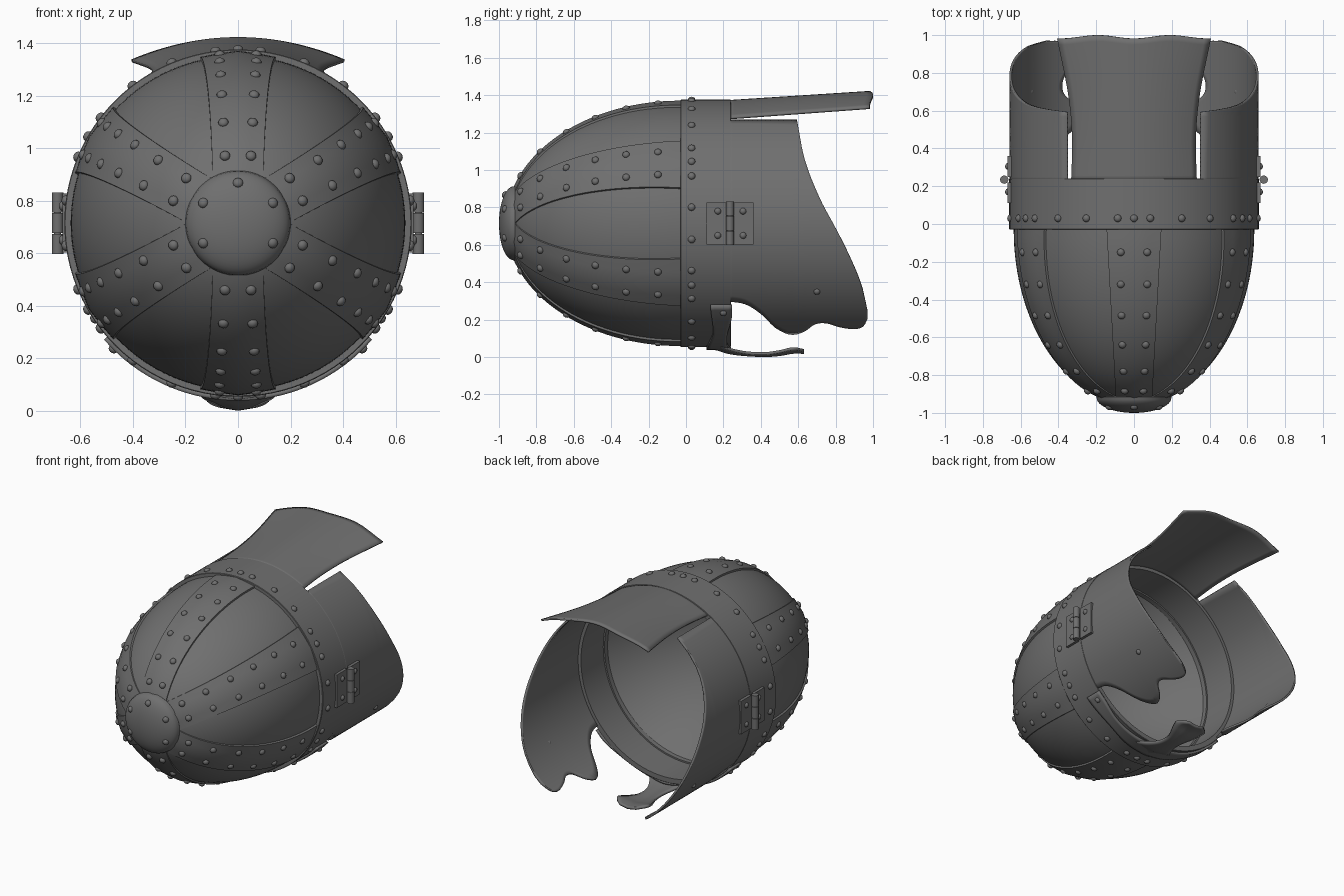
import bpy, bmesh, math
from mathutils import Vector, Matrix

if "Cube" in bpy.data.objects:
    bpy.data.objects.remove(bpy.data.objects["Cube"])

CZ = 0.715                      # helmet axis height
steel = bpy.data.materials.new("dark steel")
steel.diffuse_color = (0.16, 0.16, 0.16, 1)
steel.use_nodes = True
steel.node_tree.nodes["Principled BSDF"].inputs["Base Color"].default_value = steel.diffuse_color


def polar(r, deg, y):
    a = math.radians(deg)
    return Vector((r * math.cos(a), y, CZ + r * math.sin(a)))


def finish(name, bm, thick=0, angle=35):
    bmesh.ops.recalc_face_normals(bm, faces=bm.faces)
    me = bpy.data.meshes.new(name)
    bm.to_mesh(me)
    bm.free()
    ob = bpy.data.objects.new(name, me)
    bpy.context.collection.objects.link(ob)
    me.materials.append(steel)
    if thick:
        m = ob.modifiers.new("thickness", 'SOLIDIFY')
        m.thickness, m.offset = thick, 0
    bpy.ops.object.select_all(action='DESELECT')
    ob.select_set(True)
    bpy.context.view_layer.objects.active = ob
    bpy.ops.object.shade_smooth_by_angle(angle=math.radians(angle))
    return ob


def grid(bm, rows, closed=False):
    vs = [[bm.verts.new(p) for p in row] for row in rows]
    for a, b in zip(vs, vs[1:]):
        n = len(a)
        for i in range(n if closed else n - 1):
            j = (i + 1) % n
            bm.faces.new((a[i], a[j], b[j], b[i]))
    return vs


def revolve(name, profile, n=96, loop=False):
    bm = bmesh.new()
    pts = profile + profile[:1] if loop else profile
    grid(bm, [[polar(max(r, 1e-5), 360 * i / n, y) for i in range(n)] for r, y in pts], True)
    bmesh.ops.remove_doubles(bm, verts=bm.verts, dist=1e-4)
    return finish(name, bm)


def rivets(name, spots, size=0.02):
    bm = bmesh.new()
    for p, nrm in spots:
        rot = Vector(nrm).to_track_quat('Z', 'Y').to_matrix().to_4x4()
        mat = Matrix.Translation(p) @ rot @ Matrix.Diagonal((size, size, size * 0.8, 1))
        bmesh.ops.create_uvsphere(bm, u_segments=12, v_segments=8, radius=1, matrix=mat)
    return finish(name, bm, angle=60)


def curve(pts, x):
    """Smooth curve through points, evaluated at x."""
    n = len(pts)
    x = min(max(x, pts[0][0]), pts[-1][0])
    i = max(k for k in range(n - 1) if pts[k][0] <= x)

    def slope(k):
        a, b = pts[max(k - 1, 0)], pts[min(k + 1, n - 1)]
        return (b[1] - a[1]) / (b[0] - a[0])
    (x0, y0), (x1, y1) = pts[i], pts[i + 1]
    h = x1 - x0
    t = (x - x0) / h
    return ((2*t**3 - 3*t*t + 1) * y0 + (t**3 - 2*t*t + t) * h * slope(i)
            + (3*t*t - 2*t**3) * y1 + (t**3 - t*t) * h * slope(i + 1))


def dome_r(y, R, a):
    return R * math.sqrt(max(0, 1 - ((y + 0.03) / a) ** 2))


# Dome shell, outer and inner skin
def ellipse(R, a, n=32):
    return [(R * math.cos(k * math.pi / 2 / n), -0.03 - a * math.sin(k * math.pi / 2 / n))
            for k in range(n + 1)]


revolve("dome", ellipse(0.637, 0.925) + [(0.637, 0.0), (0.615, 0.0)] + ellipse(0.615, 0.90))

# Six ridged bands over the dome
BANDS = [30 + 60 * k for k in range(6)]


def band_half(y):
    return 0.095 + 0.05 * (y + 0.94) / 0.91


bm = bmesh.new()
for deg in BANDS:
    er, et = polar(1, deg, 0) - Vector((0, 0, CZ)), polar(1, deg + 90, 0) - Vector((0, 0, CZ))
    rows = []
    for k in range(29):
        y = -0.03 - 0.934 * math.sin(k / 28 * 1.34)
        w, rc = band_half(y), dome_r(y, 0.656, 0.934)
        rp = dome_r(y, 0.637, 0.925)
        edge = math.sqrt(max(rp * rp - w * w, 0)) + 0.012
        prof = [(-w, edge - 0.03), (-w, edge), (-w / 2, (edge + rc) / 2 + 0.002), (0, rc),
                (w / 2, (edge + rc) / 2 + 0.002), (w, edge), (w, edge - 0.03)]
        rows.append([er * r + et * t + Vector((0, y, CZ)) for t, r in prof])
    grid(bm, rows)
finish("dome_bands", bm, angle=30)

# Paired rivets along the bands
spots = []
for deg in BANDS:
    for y, t in ((-0.15, 0.07), (-0.32, 0.07), (-0.485, 0.066), (-0.64, 0.062),
                 (-0.78, 0.056), (-0.885, 0.05)):
        r = dome_r(y, 0.652, 0.934)
        for s in (-1, 1):
            d = deg + s * math.degrees(math.asin(t / r))
            e = polar(1, d, 0) - Vector((0, 0, CZ))
            nrm = e * (r / 0.652 ** 2) + Vector((0, (y + 0.03) / 0.934 ** 2, 0))
            spots.append((polar(r - 0.002, d, y), nrm))
rivets("band_rivets", spots)

# Front boss cap with rivets
revolve("boss", [(0.17, -0.90), (0.195, -0.905), (0.2, -0.915)]
        + [(0.198 * math.cos(k * math.pi / 24), -0.92 - 0.08 * math.sin(k * math.pi / 24))
           for k in range(13)], n=64)
rivets("boss_rivets", [(polar(0.153, d, -0.968), polar(0.5, d, -0.8) - Vector((0, 0, CZ)))
                       for d in (-30, 30, 90, 150, 210)])

# Rim ring with rivets
revolve("rim", [(0.625, -0.03), (0.658, -0.03), (0.661, -0.027), (0.661, 0.237),
                (0.658, 0.24), (0.625, 0.24)], loop=True)
rivets("rim_rivets", [(polar(0.661, b + o, 0.03), polar(1, b + o, 0) - Vector((0, 0, CZ)))
                      for b in BANDS for o in (-22.5, -7.5, 0, 7.5, 22.5)])

# Flared neck guard on top
bm = bmesh.new()
rows = []
for k in range(25):
    v = k / 24
    half = curve([(0, 0.33), (0.3, 0.325), (0.6, 0.345), (1, 0.405)], v)
    drop = 0.092 - 0.007 * v
    row = []
    for i in range(25):
        u = i / 12 - 1
        end = 0.982 + 0.018 * math.sin(math.pi * min(1, abs(u) * 1.05)) ** 2
        row.append((u * half, 0.225 + (end - 0.225) * v, 1.368 + 0.049 * v - drop * u * u))
    rows.append(row)
grid(bm, rows)
finish("neck_guard", bm, thick=0.012)

# Cheek guards following the rim cylinder
TOP = [(0.593, 1.265), (0.63, 1.07), (0.71, 0.86), (0.8, 0.69), (0.87, 0.55), (0.94, 0.38), (0.97, 0.25)]
BOT = [(0.24, 0.3), (0.32, 0.285), (0.4, 0.235), (0.48, 0.16), (0.56, 0.125), (0.63, 0.14), (0.69, 0.18),
       (0.75, 0.185), (0.82, 0.165), (0.9, 0.155), (0.95, 0.17), (0.97, 0.21)]
ys = [0.225 + 0.368 * k / 16 for k in range(17)] + [0.593 + 0.377 * k / 30 for k in range(1, 31)]


def elev(z, r=0.653):
    return math.degrees(math.asin((z - CZ) / r))


for side, s in (("right", 1), ("left", -1)):
    bm = bmesh.new()
    rows = []
    for y in ys:
        a0, a1 = elev(curve(BOT, y)), elev(curve(TOP, y))
        row = [polar(0.653, a0 + (a1 - a0) * j / 28, y) for j in range(29)]
        rows.append([Vector((p.x * s, p.y, p.z)) for p in row])
    grid(bm, rows)
    finish(side + "_cheek_guard", bm, thick=0.013)

    # Hinge: two leaves and a three part barrel
    bm = bmesh.new()
    for yc in (0.165, 0.305):
        bmesh.ops.create_cube(bm, size=1, matrix=Matrix.Translation((s * 0.659, yc, CZ))
                              @ Matrix.Diagonal((0.02, 0.11, 0.225, 1)))
    for k in (-1, 0, 1):
        bmesh.ops.create_cone(bm, cap_ends=True, segments=20, radius1=0.022, radius2=0.022,
                              depth=0.076, matrix=Matrix.Translation((s * 0.687, 0.235, CZ + k * 0.079)))
    bmesh.ops.create_cone(bm, cap_ends=True, segments=16, radius1=0.014, radius2=0.014,
                          depth=0.23, matrix=Matrix.Translation((s * 0.687, 0.235, CZ)))
    finish(side + "_hinge", bm)
    loose = [(Vector((s * 0.668, y, CZ + dz)), (s, 0, 0))
             for y in (0.17, 0.305) for dz in (-0.065, 0.065)]
    for r, y, z in ((0.658, 0.7, 0.35), (0.676, 0.2, 0.235)):
        p = polar(r, elev(z, r), y)
        p.x *= s
        loose.append((p, (p.x, 0, p.z - CZ)))
    rivets(side + "_hinge_rivets", loose, 0.018)

# Brow plate wrapping the underside of the rim
bm = bmesh.new()
LO = [(0, 0.11), (0.3, 0.12), (0.6, 0.145), (1, 0.13)]
HI = [(0, 0.24), (0.3, 0.22), (0.6, 0.222), (0.85, 0.245), (1, 0.245)]
rows = []
for i in range(41):
    u = i / 20 - 1
    lo, hi = curve(LO, abs(u)), curve(HI, abs(u))
    rows.append([polar(0.668, -90 + 49 * u, lo + (hi - lo) * j / 6) for j in range(7)])
grid(bm, rows)
finish("brow_plate", bm, thick=0.016)

# Ridged nose guard bar
bm = bmesh.new()
WID = [(0.11, 0.1), (0.18, 0.14), (0.25, 0.1), (0.33, 0.065), (0.42, 0.065), (0.52, 0.105),
       (0.58, 0.115), (0.63, 0.06)]
MID = [(0.11, 0.05), (0.17, 0.042), (0.22, 0.026), (0.3, 0.014), (0.42, 0.008), (0.5, 0.013),
       (0.57, 0.025), (0.63, 0.025)]
rows = []
for k in range(41):
    y = 0.11 + 0.52 * k / 40
    w, z = curve(WID, y), curve(MID, y)
    rows.append([(u * w, y, z + 0.17 * abs(u) * w) for u in (-1, -0.66, -0.33, 0, 0.33, 0.66, 1)])
grid(bm, rows)
finish("nose_guard", bm, thick=0.015)
